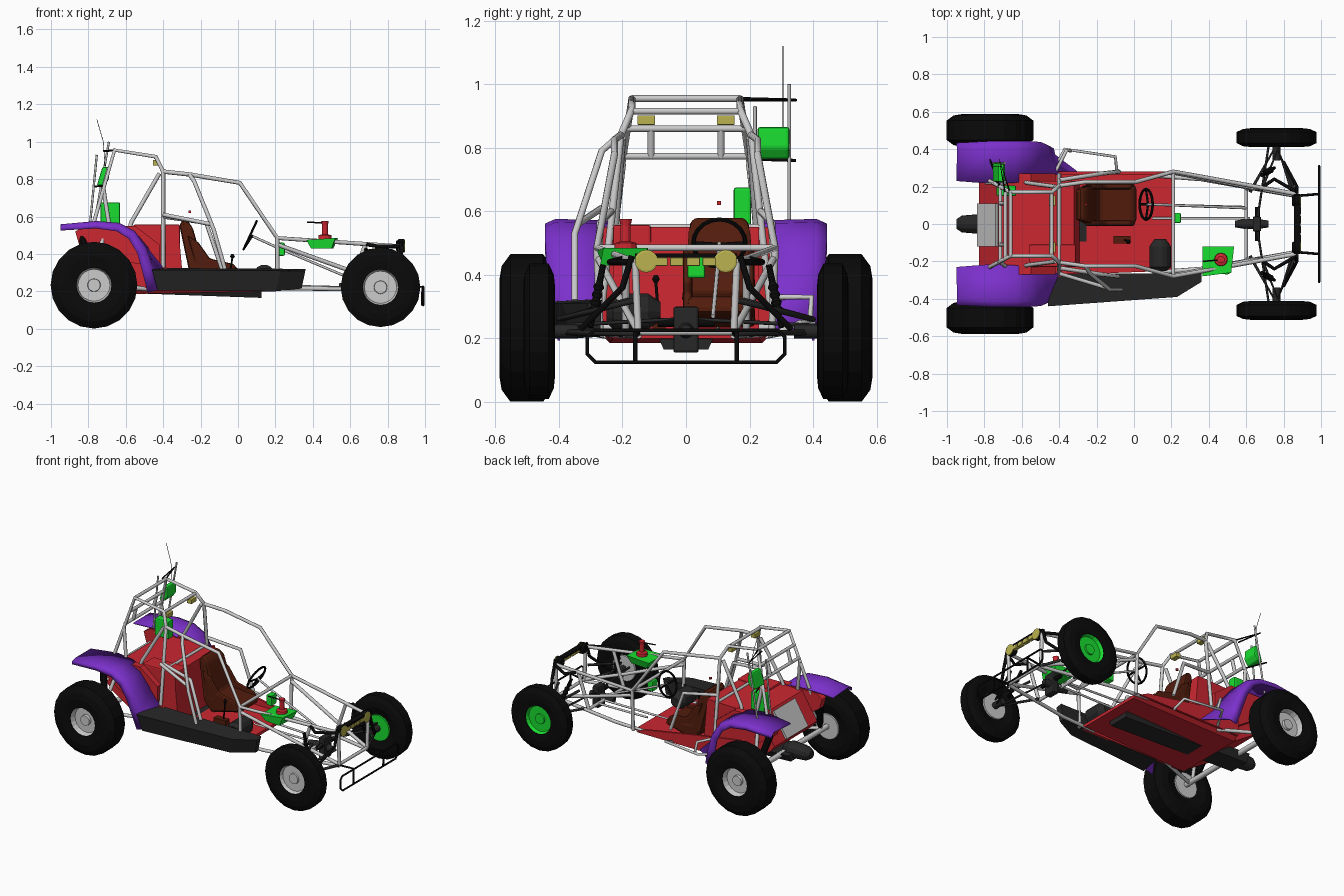
import bpy, bmesh, math
from mathutils import Vector


def mat(name, r, g, b):
    m = bpy.data.materials.new(name)
    m.diffuse_color = (r, g, b, 1)
    return m


BLACK = mat("black", 0.003, 0.003, 0.003)
DARK = mat("dark_grey", 0.02, 0.02, 0.02)
RED = mat("red", 0.6, 0.02, 0.03)
PURPLE = mat("purple", 0.2, 0.03, 0.6)
BROWN = mat("brown", 0.085, 0.012, 0.004)
GREEN = mat("green", 0.01, 0.72, 0.03)
YELLOW = mat("yellow", 0.5, 0.45, 0.08)


def mesh_obj(name, verts, faces, m=None, bevel=0):
    me = bpy.data.meshes.new(name)
    me.from_pydata(verts, [], faces)
    bm = bmesh.new()
    bm.from_mesh(me)
    bmesh.ops.recalc_face_normals(bm, faces=bm.faces)
    bm.to_mesh(me)
    bm.free()
    return link(name, me, m, bevel)


def link(name, me, m=None, bevel=0):
    ob = bpy.data.objects.new(name, me)
    bpy.context.collection.objects.link(ob)
    if m:
        me.materials.clear()
        me.materials.append(m)
    if bevel:
        b = ob.modifiers.new("bevel", 'BEVEL')
        b.width, b.segments = bevel, 2
    return ob


def loft(name, a, b, m=None, bevel=0):
    """Closed solid between two matching outlines."""
    n = len(a)
    faces = [tuple(range(n)), tuple(range(n, 2 * n))]
    faces += [(i, (i + 1) % n, (i + 1) % n + n, i + n) for i in range(n)]
    return mesh_obj(name, a + b, faces, m, bevel)


def side_prism(name, pts, y0, y1, m=None, bevel=0):
    return loft(name, [(x, y0, z) for x, z in pts], [(x, y1, z) for x, z in pts], m, bevel)


def box(name, x0, x1, y0, y1, z0, z1, m=None, bevel=0):
    return side_prism(name, [(x0, z0), (x1, z0), (x1, z1), (x0, z1)], y0, y1, m, bevel)


def tubes(name, paths, r=0.011, m=None, mirror=False, cyclic=False):
    cu = bpy.data.curves.new(name, 'CURVE')
    cu.dimensions, cu.bevel_depth, cu.bevel_resolution = '3D', r, 2
    cu.use_fill_caps = True
    if mirror:
        paths = paths + [[(x, -y, z) for x, y, z in p] for p in paths]
    for p in paths:
        s = cu.splines.new('POLY')
        s.points.add(len(p) - 1)
        for q, c in zip(s.points, p):
            q.co = (*c, 1)
        s.use_cyclic_u = cyclic
    tmp = bpy.data.objects.new(name + "_path", cu)
    me = bpy.data.meshes.new_from_object(tmp)
    bpy.data.objects.remove(tmp)
    return link(name, me, m)


def lathe(name, center, axis, prof, m=None, n=20):
    """Solid of revolution; profile is (distance along axis, radius)."""
    q = Vector((0, 0, 1)).rotation_difference(Vector(axis))
    v = [tuple(Vector(center) + q @ Vector((r * math.cos(2 * math.pi * k / n), r * math.sin(2 * math.pi * k / n), t)))
         for t, r in prof for k in range(n)]
    f = [(i * n + k, i * n + (k + 1) % n, (i + 1) * n + (k + 1) % n, (i + 1) * n + k)
         for i in range(len(prof) - 1) for k in range(n)]
    f += [tuple(range(n)), tuple(range(len(v) - n, len(v)))]
    return mesh_obj(name, v, f, m)


# wheels: octagonal tyre section with a dished rim
def wheel(name, x, z, y0, y1, R, rim, side, rim_mat=None):
    w = y1 - y0
    lathe(name + "_tyre", (x, side * y0, z), (0, side, 0),
          [(0.015, rim), (0, R * 0.66), (w * 0.04, R * 0.84), (w * 0.2, R), (w * 0.8, R), (w * 0.96, R * 0.84),
           (w, R * 0.66), (w * 0.95, rim), (w * 0.6, rim * 0.95)], BLACK)
    lathe(name + "_rim", (x, side * y0, z), (0, side, 0),
          [(0.005, rim * 0.9), (w * 0.92, rim), (w * 0.7, rim * 0.9), (w * 0.7, rim * 0.37), (w * 0.8, rim * 0.35)], rim_mat)


for s, nm in ((1, "left"), (-1, "right")):
    wheel("rear_wheel_" + nm, -0.77, 0.233, 0.415, 0.587, 0.232, 0.095, s)
    wheel("front_wheel_" + nm, 0.762, 0.222, 0.412, 0.512, 0.213, 0.096, s, GREEN if s > 0 else None)

# rear engine body with a sloped tail grille, and floor tub
side_prism("rear_body", [(-0.83, 0.36), (-0.72, 0.54), (-0.32, 0.55), (-0.29, 0.22), (-0.6, 0.19), (-0.8, 0.32)], -0.23, 0.23, RED)
box("engine_cover_box", -0.56, -0.31, -0.23, -0.11, 0.3, 0.557, RED, 0.008)
loft("floor_pan", [(-0.6, -0.24, 0.185), (0.2, -0.23, 0.2), (0.2, 0.23, 0.2), (-0.6, 0.24, 0.185)],
     [(-0.6, -0.28, 0.23), (0.2, -0.25, 0.22), (0.2, 0.27, 0.22), (-0.6, 0.28, 0.23)], RED)
for s in (1, -1):
    side_prism("tub_wall", [(-0.6, 0.21), (0.18, 0.21), (0.12, 0.24), (-0.28, 0.31), (-0.6, 0.36)], s * 0.265, s * 0.28, RED)
    side_prism("rear_side_panel", [(-0.85, 0.45), (-0.55, 0.25), (-0.42, 0.25), (-0.42, 0.45), (-0.55, 0.55), (-0.82, 0.55), (-0.87, 0.52)],
               s * 0.225, s * 0.27, RED)
side_prism("rear_grille", [(-0.84, 0.37), (-0.74, 0.535), (-0.72, 0.52), (-0.81, 0.36)], -0.12, 0.11)

# dark underbody tunnel and tail muffler
loft("underbody_tunnel", [(-0.84, -0.07, 0.2), (0.125, -0.07, 0.165), (0.125, 0.07, 0.165), (-0.84, 0.07, 0.2)],
     [(-0.84, -0.1, 0.25), (0.125, -0.09, 0.21), (0.125, 0.09, 0.21), (-0.84, 0.1, 0.25)], DARK)
lathe("tail_muffler", (-0.95, 0, 0.25), (1, 0, 0), [(0, 0.025), (0.03, 0.045), (0.15, 0.055), (0.2, 0.03)], DARK, 12)

# right side pod
loft("side_pod", [(-0.43, -0.42, 0.205), (0.2, -0.36, 0.2), (0.34, -0.30, 0.215), (0.34, -0.27, 0.215), (-0.4, -0.27, 0.205)],
     [(-0.46, -0.44, 0.315), (0.23, -0.39, 0.31), (0.36, -0.31, 0.31), (0.36, -0.265, 0.32), (-0.46, -0.265, 0.325)], DARK)

# rear fenders: swept sheet with an outer lip
prof = [(-0.95, 0.55), (-0.76, 0.567), (-0.64, 0.557), (-0.56, 0.515), (-0.5, 0.43), (-0.465, 0.33), (-0.43, 0.215)]
outer = [0.43, 0.44, 0.44, 0.44, 0.435, 0.42, 0.40]
inner = [0.23, 0.215, 0.22, 0.235, 0.25, 0.265, 0.275]
push = [0, 0, 0, 0.01, 0.02, 0.06, 0.13]
for s, nm in ((1, "left"), (-1, "right")):
    v = []
    for i, (x, z) in enumerate(prof):
        a, b = prof[max(i - 1, 0)], prof[min(i + 1, 6)]
        t = Vector((b[0] - a[0], b[1] - a[1])).normalized()
        lip = 0.02 + 0.006 * i
        v += [(x + push[i], s * inner[i], z), (x + 0.005, s * (outer[i] - 0.03), z + 0.005),
              (x, s * outer[i], z - 0.008), (x + t.y * lip, s * outer[i], z - t.x * lip - 0.005)]
    f = [(4 * i + j, 4 * i + j + 1, 4 * i + j + 5, 4 * i + j + 4) for i in range(6) for j in range(3)]
    ob = mesh_obj("rear_fender_" + nm, v, f, PURPLE)
    so = ob.modifiers.new("thickness", 'SOLIDIFY')
    so.thickness, so.offset = 0.008, 0
    for p in ob.data.polygons:
        p.use_smooth = True

# seat: rounded shell, narrower at the top of the back
seat_prof = [(-0.315, 0.56, 0.085), (-0.285, 0.588, 0.085), (-0.245, 0.55, 0.105), (-0.185, 0.345, 0.115), (0.0, 0.33, 0.105),
             (0.02, 0.28, 0.1), (-0.2, 0.23, 0.115), (-0.26, 0.3, 0.115)]
loft("seat", [(x, 0.105 - w, z) for x, z, w in seat_prof], [(x, 0.105 + w, z) for x, z, w in seat_prof], BROWN, 0.022)
for y in (-0.01, 0.185):
    side_prism("seat_bolster", [(-0.27, 0.5), (-0.21, 0.46), (-0.15, 0.375), (-0.02, 0.345), (0.01, 0.29), (-0.2, 0.24)], y, y + 0.03, BROWN, 0.012)

# steering wheel and column
bpy.ops.mesh.primitive_torus_add(location=(0.065, 0.105, 0.5), rotation=(0, math.radians(115), 0), major_radius=0.082,
                                 minor_radius=0.007, major_segments=20, minor_segments=6)
sw = bpy.context.object
sw.name = "steering_wheel"
sw.data.materials.append(BLACK)
tubes("steering_spokes", [[(0.065, 0.03, 0.5), (0.075, 0.105, 0.495), (0.065, 0.18, 0.5)], [(0.075, 0.105, 0.495), (0.033, 0.105, 0.43)]], 0.006, BLACK)
tubes("steering_column", [[(0.07, 0.105, 0.498), (0.22, 0.1, 0.43), (0.6, 0.085, 0.27)]], 0.007)

# roll cage, mirrored tubes
tubes("cage_sides", [
    [(-0.79, 0.24, 0.5), (-0.66, 0.17, 0.955), (-0.44, 0.17, 0.92), (-0.40, 0.205, 0.84), (-0.4, 0.265, 0.3)],
    [(-0.40, 0.205, 0.84), (-0.26, 0.225, 0.825), (0.01, 0.225, 0.78), (0.21, 0.28, 0.485), (0.87, 0.16, 0.44)],
    [(-0.42, 0.2, 0.83), (-0.57, 0.22, 0.57), (-0.62, 0.24, 0.4)],
    [(-0.72, 0.2, 0.75), (-0.68, 0.23, 0.5)],
    [(-0.40, 0.235, 0.6), (-0.17, 0.27, 0.565), (-0.08, 0.28, 0.3)],
    [(0.21, 0.28, 0.485), (0.21, 0.27, 0.21)],
    [(0.21, 0.275, 0.45), (0.6, 0.2, 0.31), (0.87, 0.15, 0.22)],
    [(0.1, 0.26, 0.22), (0.36, 0.24, 0.215), (0.87, 0.15, 0.21)],
    [(0.87, 0.16, 0.44), (0.87, 0.15, 0.21)], [(0.68, 0.19, 0.45), (0.6, 0.19, 0.215)],
    [(-0.69, 0.11, 0.86), (-0.715, 0.11, 0.77)]], 0.0115, None, True)
tubes("cage_crossbars", [[(x, -y, z), (x, y, z)] for x, y, z in
      ((-0.66, 0.17, 0.955), (-0.44, 0.17, 0.915), (-0.688, 0.185, 0.86), (-0.715, 0.2, 0.773), (0.21, 0.28, 0.485),
       (0.6, 0.19, 0.22), (0.87, 0.15, 0.22), (-0.4, 0.24, 0.55))], 0.0105)
tubes("pedal_rods", [[(0.1, 0.03, 0.22), (0.62, 0.03, 0.22)], [(0.22, 0.1, 0.23), (0.6, 0.09, 0.22)]], 0.007)
tubes("right_side_hoop", [[(-0.26, -0.225, 0.825), (-0.235, -0.265, 0.79), (-0.13, -0.35, 0.53), (-0.07, -0.35, 0.32)],
                          [(-0.4, -0.265, 0.61), (-0.15, -0.34, 0.56)]], 0.011)
tubes("left_step_bar", [[(-0.44, 0.27, 0.22), (-0.37, 0.4, 0.25), (-0.1, 0.36, 0.25), (-0.09, 0.27, 0.21)],
                        [(-0.42, 0.28, 0.33), (-0.36, 0.395, 0.33), (-0.34, 0.39, 0.25)]], 0.009)

# suspension and axles
tubes("rear_axle", [[(-0.77, -0.45, 0.235), (-0.77, 0.45, 0.235)]], 0.018)
tubes("rear_trailing_arms", [[(-0.77, 0.39, 0.235), (-0.45, 0.25, 0.21)], [(-0.77, 0.36, 0.24), (-0.72, 0.25, 0.5)]], 0.012, None, True)
tubes("front_arms", [[(0.62, 0.17, 0.215), (0.76, 0.42, 0.22), (0.87, 0.15, 0.215)],
                     [(0.68, 0.18, 0.32), (0.77, 0.4, 0.26), (0.85, 0.16, 0.32)]], 0.009, DARK, True)
tubes("tie_rods", [[(0.66, 0.03, 0.26), (0.72, 0.42, 0.24)]], 0.006, DARK, True)
tubes("front_stub_axles", [[(0.762, 0.34, 0.222), (0.762, 0.44, 0.222)]], 0.022, DARK, True)
for s in (1, -1):
    lathe("front_shock", (0.75, s * 0.3, 0.235), Vector((-0.07, -s * 0.04, 0.2)).normalized(),
          [(0, 0.009), (0.04, 0.009)] + [(0.045 + 0.013 * i, 0.018 if i % 2 else 0.011) for i in range(9)] + [(0.21, 0.01)], BLACK, 10)
    lathe("rear_shock", (-0.78, s * 0.33, 0.27), Vector((-0.06, -s * 0.08, 0.24)).normalized(),
          [(0, 0.012), (0.04, 0.022), (0.2, 0.022), (0.26, 0.012)], BLACK, 10)
tubes("front_brackets", [[(0.87, 0.17, 0.46), (0.87, 0.2, 0.36), (0.8, 0.33, 0.23)],
                         [(0.69, 0.2, 0.45), (0.75, 0.24, 0.44), (0.87, 0.17, 0.44)]], 0.01, BLACK, True)
box("light_bar", 0.855, 0.89, -0.16, 0.16, 0.455, 0.467, BLACK)
box("steering_gearbox", 0.635, 0.68, -0.04, 0.04, 0.155, 0.3, DARK, 0.008)
lathe("gearbox_shaft", (0.54, 0, 0.225), (1, 0, 0), [(0, 0.018), (0.05, 0.026), (0.13, 0.026), (0.18, 0.018)], DARK, 12)
tubes("steering_rack", [[(0.66, -0.09, 0.25), (0.66, 0.09, 0.25)]], 0.014, BLACK)

# front bumper
tubes("front_bumper", [[(0.99, -0.31, 0.15), (0.99, -0.285, 0.125), (0.99, 0.285, 0.125), (0.99, 0.31, 0.15),
                        (0.99, 0.31, 0.205), (0.99, 0.29, 0.225), (0.99, -0.29, 0.225), (0.99, -0.31, 0.205)]], 0.006, BLACK, False, True)
tubes("bumper_mounts", [[(0.87, 0.15, 0.215), (0.985, 0.16, 0.225), (0.985, 0.16, 0.125)]], 0.007, BLACK, True)

# lights
for s in (1, -1):
    lathe("headlight_shell", (0.845, s * 0.125, 0.443), (1, 0, 0), [(0, 0.025), (0.015, 0.036), (0.042, 0.036)], BLACK, 16)
    lathe("headlight_lens", (0.884, s * 0.125, 0.443), (1, 0, 0), [(0, 0.036), (0.006, 0.036), (0.008, 0.03)], YELLOW, 16)
    box("roof_light", -0.455, -0.42, s * 0.125 - 0.028, s * 0.125 + 0.028, 0.872, 0.902, YELLOW, 0.003)
    for y in (0.026, 0.076):
        box("bar_light", 0.865, 0.892, s * y - 0.024, s * y + 0.018, 0.428, 0.454, YELLOW, 0.003)

# tank, console, levers
lathe("tank", (0.14, -0.25, 0.285), (0, 1, 0), [(0, 0.035), (0.02, 0.058), (0.13, 0.058), (0.17, 0.03)], DARK, 14)
box("lever_console", -0.11, -0.02, -0.105, -0.065, 0.21, 0.26, BROWN)
tubes("gear_lever", [[(-0.05, -0.085, 0.25), (-0.03, -0.095, 0.38)]], 0.005, BLACK)
lathe("gear_knob", (-0.03, -0.095, 0.375), (0, 0, 1), [(0, 0.006), (0.012, 0.013), (0.025, 0.006)], BLACK, 10)
box("red_switch", -0.265, -0.25, 0.098, 0.11, 0.62, 0.632, RED)

# green hardware: front mount with red handle, dash box, rear case, antenna case
loft("front_mount", [(0.39, -0.26, 0.43), (0.5, -0.27, 0.43), (0.51, -0.14, 0.43), (0.39, -0.13, 0.43)],
     [(0.365, -0.28, 0.475), (0.52, -0.26, 0.485), (0.535, -0.12, 0.485), (0.365, -0.12, 0.475)], GREEN)
lathe("red_handle", (0.465, -0.19, 0.48), (0, 0, 1), [(0, 0.036), (0.02, 0.034), (0.025, 0.016), (0.075, 0.016), (0.095, 0.02)], RED, 12)
tubes("handle_rod", [[(0.37, -0.2, 0.57), (0.47, -0.19, 0.565)]], 0.004, BLACK)
box("dash_box", 0.21, 0.25, 0.005, 0.06, 0.39, 0.46, GREEN, 0.006)
box("rear_case", -0.735, -0.63, 0.15, 0.205, 0.555, 0.675, GREEN, 0.008)
side_prism("antenna_case", [(-0.755, 0.765), (-0.715, 0.765), (-0.69, 0.8), (-0.695, 0.865), (-0.725, 0.865)], 0.225, 0.325, GREEN, 0.008)
tubes("antenna_shelf", [[(-0.66, 0.16, 0.955), (-0.72, 0.345, 0.95), (-0.69, 0.17, 0.95)],
                        [(-0.715, 0.19, 0.765), (-0.77, 0.345, 0.76)]], 0.005, BLACK)
tubes("antenna_masts", [[(-0.77, 0.325, 0.55), (-0.69, 0.325, 1.0)], [(-0.79, 0.217, 0.57), (-0.755, 0.217, 0.93)]], 0.006)
tubes("whip_antenna", [[(-0.71, 0.305, 0.86), (-0.72, 0.305, 1.0), (-0.755, 0.305, 1.12)]], 0.0015, BLACK)
